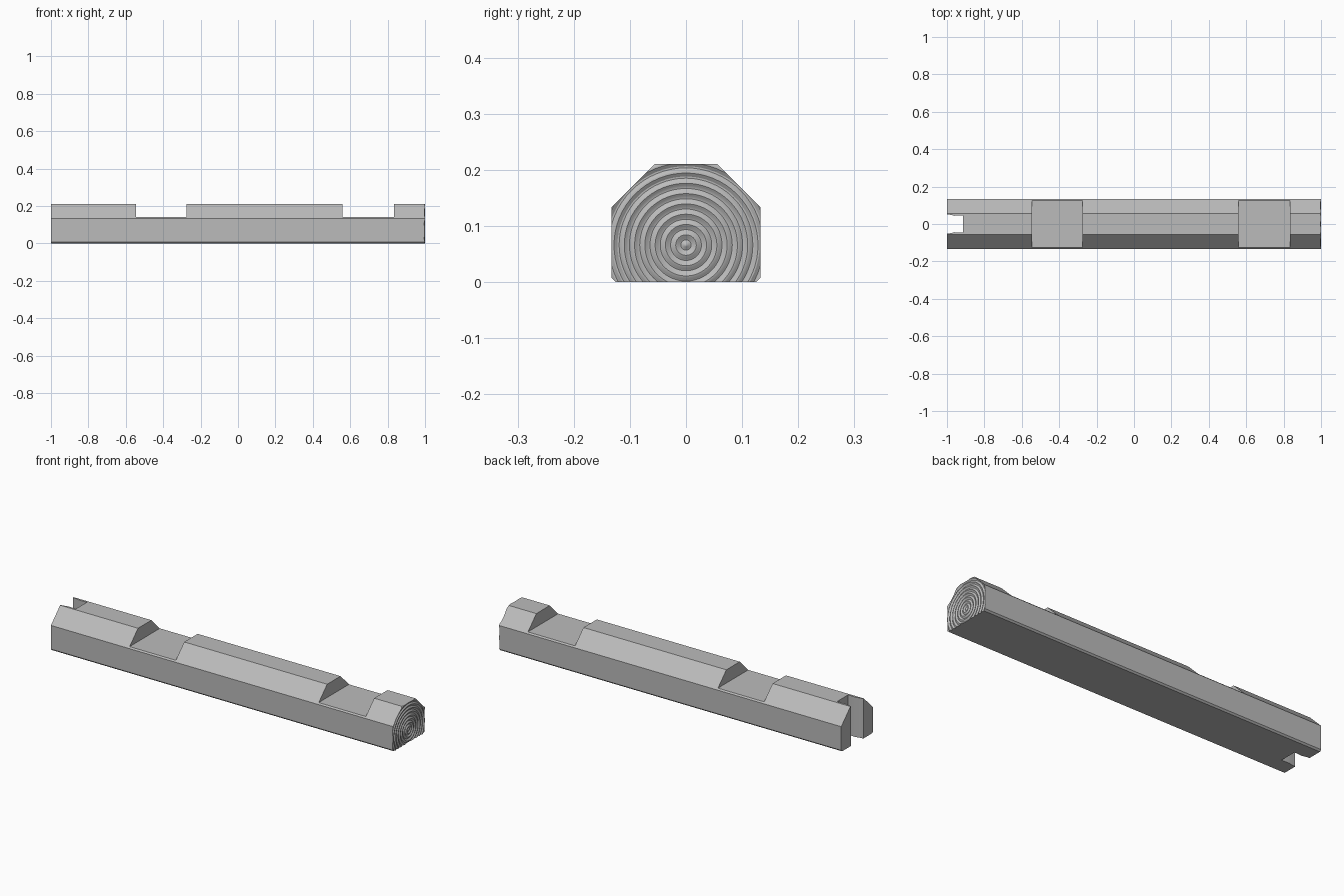
import bpy, bmesh, math

cube = bpy.data.objects.get("Cube")
if cube:
    bpy.data.objects.remove(cube, do_unlink=True)

# Single weathered timber colour
wood = bpy.data.materials.new("grey_timber")
colour = (0.5, 0.5, 0.5, 1)
wood.diffuse_color = colour
wood.use_nodes = True
bsdf = wood.node_tree.nodes["Principled BSDF"]
bsdf.inputs["Base Color"].default_value = colour
bsdf.inputs["Roughness"].default_value = 0.8


def make_object(name, bm):
    bmesh.ops.recalc_face_normals(bm, faces=bm.faces)
    mesh = bpy.data.meshes.new(name)
    bm.to_mesh(mesh)
    bm.free()
    obj = bpy.data.objects.new(name, mesh)
    bpy.context.collection.objects.link(obj)
    mesh.materials.append(wood)
    return obj


def prism(name, outline, offset):
    """Extrude a closed outline of 3D points along an offset."""
    bm = bmesh.new()
    face = bm.faces.new([bm.verts.new(p) for p in outline])
    result = bmesh.ops.extrude_face_region(bm, geom=[face])
    moved = [v for v in result["geom"] if isinstance(v, bmesh.types.BMVert)]
    bmesh.ops.translate(bm, vec=offset, verts=moved)
    return make_object(name, bm)


def cut(target, cutter):
    """Carve a cutter out of the target, then discard the cutter."""
    cutter.hide_render = True
    mod = target.modifiers.new("carve", "BOOLEAN")
    mod.operation, mod.solver, mod.object = "DIFFERENCE", "EXACT", cutter
    bpy.context.view_layer.objects.active = target
    bpy.ops.object.modifier_apply(modifier=mod.name)
    bpy.data.objects.remove(cutter, do_unlink=True)


# Beam with hewn upper corners and small lower chamfers
half = [(0.125, 0), (0.133, 0.008), (0.133, 0.133), (0.056, 0.21)]
section = half + [(-y, z) for y, z in reversed(half)]
beam = prism("timber_beam", [(-1, y, z) for y, z in section], (2.02, 0, 0))

# Two square notches across the top
for x0, x1 in [(-0.545, -0.275), (0.56, 0.835)]:
    floor = [(x0, -0.2, 0.14), (x1, -0.2, 0.14), (x1, 0.2, 0.14), (x0, 0.2, 0.14)]
    cut(beam, prism("notch_cutter", floor, (0, 0, 0.2)))

# Open slot through one end, slightly flared at the mouth
side = [(-1.02, 0.052), (-0.985, 0.05), (-0.96, 0.044), (-0.915, 0.046)]
slot = [(x, y, -0.1) for x, y in side] + [(x, -y, -0.1) for x, y in reversed(side)]
cut(beam, prism("slot_cutter", slot, (0, 0, 0.5)))

# Growth rings: a rippled disc shaves the other end
RADIUS, PERIOD, DEPTH, SEGMENTS = 0.22, 0.0185, 0.005, 64
steps = 72
bm = bmesh.new()
profile = []
for i in range(steps + 1):
    r = RADIUS * i / steps
    x = 1 - DEPTH * (0.5 - 0.5 * math.cos(2 * math.pi * r / PERIOD))
    profile.append(bm.verts.new((x, 0, r)))
profile += [bm.verts.new((1.1, 0, RADIUS)), bm.verts.new((1.1, 0, 0))]
edges = [bm.edges.new(pair) for pair in zip(profile, profile[1:])]
bmesh.ops.spin(bm, geom=profile + edges, cent=(0, 0, 0), axis=(1, 0, 0),
               angle=2 * math.pi, steps=SEGMENTS)
bmesh.ops.remove_doubles(bm, verts=bm.verts, dist=1e-5)
bmesh.ops.translate(bm, vec=(0, 0, 0.066), verts=bm.verts)
cut(beam, make_object("ring_cutter", bm))

# Smooth ripples, crisp timber edges
bpy.ops.object.select_all(action="DESELECT")
beam.select_set(True)
bpy.context.view_layer.objects.active = beam
bpy.ops.object.shade_smooth_by_angle(angle=math.radians(30))
